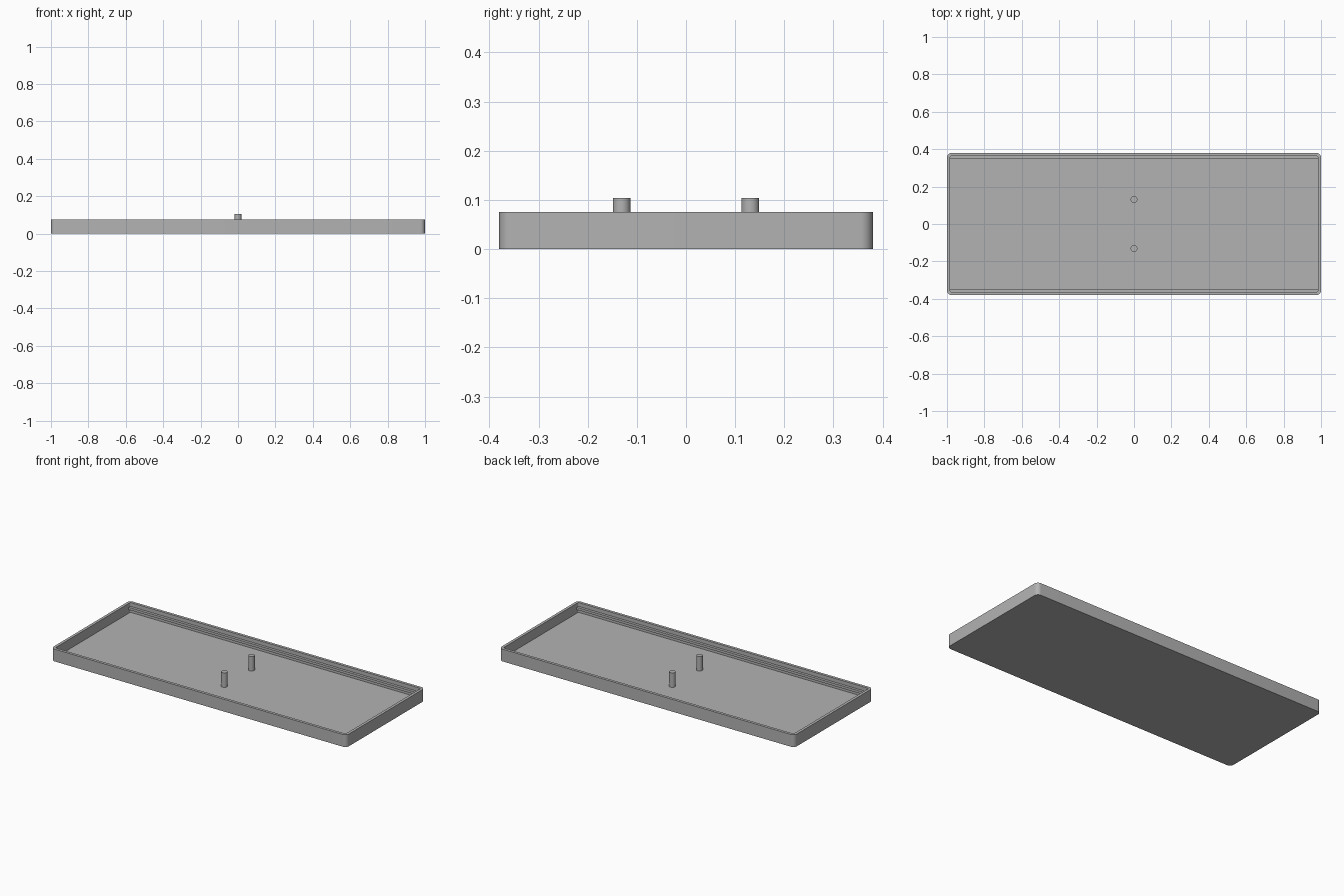
import bpy, bmesh, math

if "Cube" in bpy.data.objects:
    bpy.data.objects.remove(bpy.data.objects["Cube"])

grey = bpy.data.materials.new("mid_grey")
grey.diffuse_color = (0.45, 0.45, 0.45, 1)
grey.use_nodes = True
grey.node_tree.nodes["Principled BSDF"].inputs["Base Color"].default_value = grey.diffuse_color

HALF_X, HALF_Y, HEIGHT = 1.0, 0.38, 0.075
WALL, FLOOR = 0.017, 0.015


def rounded_ring(bm, hx, hy, radius, z, steps=8):
    """Ring of vertices around a rounded rectangle."""
    ring = []
    for k, (sx, sy) in enumerate([(1, 1), (-1, 1), (-1, -1), (1, -1)]):
        for i in range(steps + 1):
            a = math.pi / 2 * (k + i / steps)
            ring.append(bm.verts.new((sx * (hx - radius) + radius * math.cos(a),
                                      sy * (hy - radius) + radius * math.sin(a), z)))
    return ring


def finish(obj):
    obj.data.materials.append(grey)
    bpy.ops.object.select_all(action='DESELECT')
    obj.select_set(True)
    bpy.context.view_layer.objects.active = obj
    bpy.ops.object.shade_smooth_by_angle(angle=math.radians(30))


# Open tray: outer wall, rim, inner wall and floor
bm = bmesh.new()
inner = (HALF_X - WALL, HALF_Y - WALL, 0.008)
rings = [rounded_ring(bm, HALF_X, HALF_Y, 0.025, 0),
         rounded_ring(bm, HALF_X, HALF_Y, 0.025, HEIGHT),
         rounded_ring(bm, *inner, HEIGHT),
         rounded_ring(bm, *inner, FLOOR)]
for a, b in zip(rings, rings[1:]):
    for i in range(len(a)):
        j = (i + 1) % len(a)
        bm.faces.new((a[i], a[j], b[j], b[i]))
bm.faces.new(rings[0][::-1])
bm.faces.new(rings[-1])
bmesh.ops.recalc_face_normals(bm, faces=bm.faces)
mesh = bpy.data.meshes.new("tray")
bm.to_mesh(mesh)
bm.free()
tray = bpy.data.objects.new("tray", mesh)
bpy.context.collection.objects.link(tray)
finish(tray)

for side, name in ((-1, "front"), (1, "back")):
    # Rib along the inside of each long wall
    bpy.ops.mesh.primitive_cube_add(size=1, location=(0, side * 0.357, 0.044))
    rib = bpy.context.object
    rib.name = name + "_rib"
    rib.scale = (2 * (HALF_X - WALL), 0.02, 0.015)
    finish(rib)

    # Upright peg on the floor
    bpy.ops.mesh.primitive_cylinder_add(vertices=32, radius=0.018, depth=0.094,
                                        location=(0, side * 0.131, 0.057))
    peg = bpy.context.object
    peg.name = name + "_peg"
    finish(peg)
